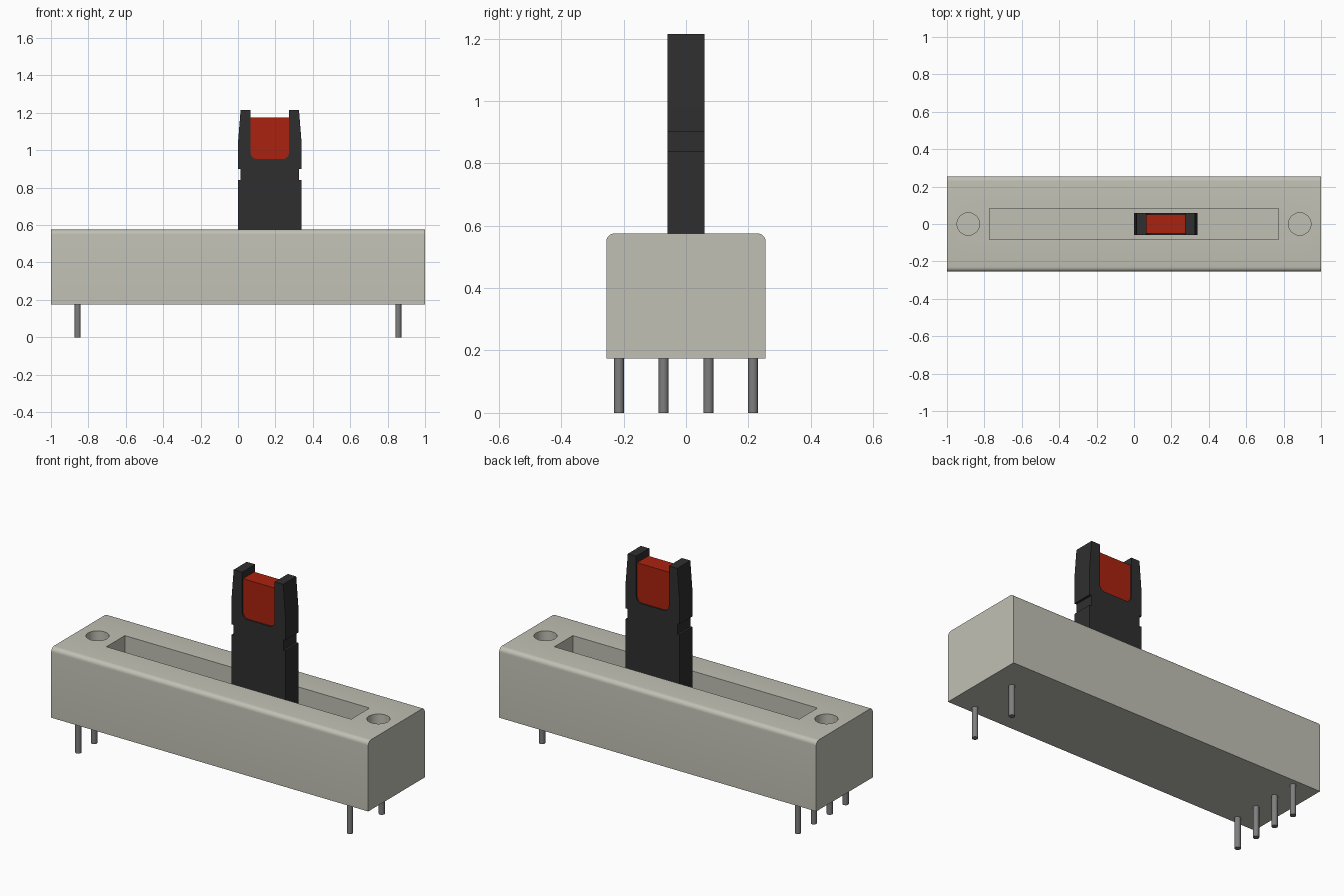
import bpy, bmesh
from math import cos, sin, pi
from mathutils import Vector

if "Cube" in bpy.data.objects:
    bpy.data.objects.remove(bpy.data.objects["Cube"], do_unlink=True)


def material(name, rgb, rough=0.6):
    m = bpy.data.materials.new(name)
    m.use_nodes = True
    m.diffuse_color = (*rgb, 1)
    node = m.node_tree.nodes["Principled BSDF"]
    node.inputs["Base Color"].default_value = (*rgb, 1)
    node.inputs["Roughness"].default_value = rough
    return m


GREY = material("warm grey", (0.53, 0.53, 0.46))
BLACK = material("black plastic", (0.028, 0.028, 0.028))
RED = material("red plastic", (0.40, 0.016, 0.005))
STEEL = material("pin grey", (0.21, 0.21, 0.21))


def finish(name, bm, mat):
    bmesh.ops.recalc_face_normals(bm, faces=bm.faces)
    mesh = bpy.data.meshes.new(name)
    bm.to_mesh(mesh)
    bm.free()
    mesh.materials.append(mat)
    ob = bpy.data.objects.new(name, mesh)
    bpy.context.collection.objects.link(ob)
    return ob


def extrude(name, points, along, mat):
    """Fill a closed loop of 3D points and extrude it."""
    bm = bmesh.new()
    face = bm.faces.new([bm.verts.new(p) for p in points])
    new = bmesh.ops.extrude_face_region(bm, geom=[face])["geom"]
    bmesh.ops.translate(bm, vec=Vector(along),
                        verts=[g for g in new if isinstance(g, bmesh.types.BMVert)])
    return finish(name, bm, mat)


def box(name, x, y, z, mat):
    loop = [(x[0], y[0], z[0]), (x[1], y[0], z[0]), (x[1], y[1], z[0]), (x[0], y[1], z[0])]
    return extrude(name, loop, (0, 0, z[1] - z[0]), mat)


def cylinder(name, x, y, z, r, sides, mat):
    loop = [(x + r * cos(2 * pi * i / sides), y + r * sin(2 * pi * i / sides), z[0])
            for i in range(sides)]
    return extrude(name, loop, (0, 0, z[1] - z[0]), mat)


def arc(cx, cz, r, start, end, steps=6):
    return [(cx + r * cos(start + (end - start) * i / steps),
             cz + r * sin(start + (end - start) * i / steps)) for i in range(steps + 1)]


def smooth(ob):
    bpy.ops.object.select_all(action='DESELECT')
    ob.select_set(True)
    bpy.context.view_layer.objects.active = ob
    bpy.ops.object.shade_smooth_by_angle(angle=pi / 6)


def cut(ob, cutter):
    mod = ob.modifiers.new("cut", 'BOOLEAN')
    mod.operation, mod.solver, mod.object = 'DIFFERENCE', 'EXACT', cutter
    bpy.context.view_layer.objects.active = ob
    bpy.ops.object.modifier_apply(modifier=mod.name)
    bpy.data.objects.remove(cutter, do_unlink=True)


# Housing: rounded long top edges, slot and two blind screw holes
BOTTOM, TOP, HALF_Y, ROUND = 0.175, 0.575, 0.255, 0.025
section = [(-HALF_Y, BOTTOM), (HALF_Y, BOTTOM)]
section += arc(HALF_Y - ROUND, TOP - ROUND, ROUND, 0, pi / 2)
section += arc(ROUND - HALF_Y, TOP - ROUND, ROUND, pi / 2, pi)
housing = extrude("housing", [(-1, y, z) for y, z in section], (2, 0, 0), GREY)
FLOOR = 0.3
cut(housing, box("slot_cutter", (-0.772, 0.772), (-0.083, 0.083), (FLOOR, 0.7), GREY))
for side in (-1, 1):
    cut(housing, cylinder("hole_cutter", side * 0.886, 0, (FLOOR, 0.7), 0.06, 32, GREY))
smooth(housing)

# Slider lever: notched, tapered outline with a fork at the top
MID, HALF_W, HALF_T = 0.17, 0.17, 0.059
FORK, FORK_Z, FORK_R = 0.103, 0.953, 0.035
right = [(HALF_W, FLOOR), (HALF_W, 0.84), (HALF_W - 0.013, 0.84), (HALF_W - 0.013, 0.90),
         (HALF_W, 0.90), (HALF_W, 1.04), (HALF_W - 0.014, 1.215), (FORK, 1.215)]
right += arc(FORK - FORK_R, FORK_Z + FORK_R, FORK_R, 0, -pi / 2)
outline = right + [(-x, z) for x, z in reversed(right)]
lever = extrude("slider_lever", [(MID + x, -HALF_T, z) for x, z in outline],
                (0, 2 * HALF_T, 0), BLACK)
smooth(lever)

# Red insert seated in the fork, set slightly back from the lever faces
INSET = 0.051
half = [(FORK, 1.175)] + arc(FORK - FORK_R, FORK_Z + FORK_R, FORK_R, 0, -pi / 2)
shape = half + [(-x, z) for x, z in reversed(half)]
insert = extrude("indicator_insert", [(MID + x, -INSET, z) for x, z in shape],
                 (0, 2 * INSET, 0), RED)
smooth(insert)

# Contact pins: four at one end, two at the other
PIN_X, PIN_R = 0.857, 0.016
rows = {-1: (-0.215, -0.072, 0.072, 0.215), 1: (-0.215, 0.072)}
for side, places in rows.items():
    for n, y in enumerate(places):
        end = "left" if side > 0 else "right"
        pin = cylinder(f"{end}_pin_{n + 1}", side * PIN_X, y, (0, BOTTOM + 0.02), PIN_R, 20, STEEL)
        smooth(pin)
